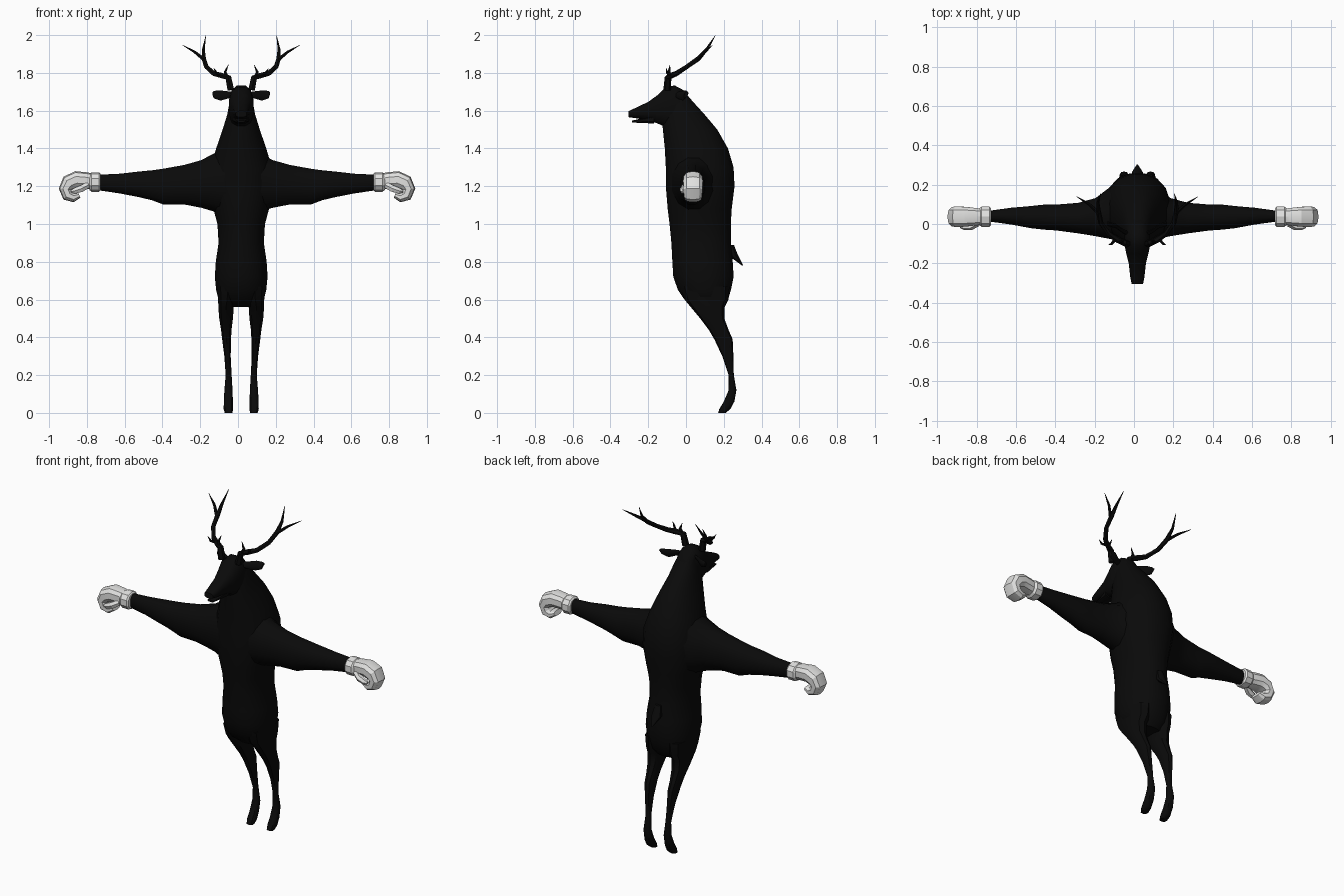
import bpy, bmesh, math
from mathutils import Vector

BODY_X = 0.017     # centre line of body, head, legs
ARM_X = -0.005     # centre line of arms and gloves


def material(name, c):
    m = bpy.data.materials.new(name)
    m.diffuse_color = (c[0], c[1], c[2], 1)
    return m


black = material("black fur", (0.003, 0.003, 0.003))
white = material("off white glove", (0.76, 0.76, 0.75))


def loft(name, rings, mat, n=12, power=1.0, angle=40):
    """Skin superellipse rings given as (centre, half axis u, half axis v), capping both ends."""
    bm = bmesh.new()
    loops = []
    for c, u, v in rings:
        loop = []
        for i in range(n):
            a = 2 * math.pi * (i + 0.5) / n
            cu = math.copysign(abs(math.cos(a)) ** power, math.cos(a))
            sv = math.copysign(abs(math.sin(a)) ** power, math.sin(a))
            loop.append(bm.verts.new(Vector(c) + Vector(u) * cu + Vector(v) * sv))
        loops.append(loop)
    for a, b in zip(loops, loops[1:]):
        for i in range(n):
            j = (i + 1) % n
            bm.faces.new((a[i], a[j], b[j], b[i]))
    bm.faces.new(loops[0])
    bm.faces.new(loops[-1])
    bmesh.ops.recalc_face_normals(bm, faces=bm.faces)
    me = bpy.data.meshes.new(name)
    bm.to_mesh(me)
    bm.free()
    me.materials.append(mat)
    ob = bpy.data.objects.new(name, me)
    bpy.context.collection.objects.link(ob)
    if angle:
        bpy.ops.object.select_all(action='DESELECT')
        ob.select_set(True)
        bpy.context.view_layer.objects.active = ob
        bpy.ops.object.shade_smooth_by_angle(angle=math.radians(angle))
    return ob


def tube(name, pts, radii, mat, n=6, angle=40):
    """Tapered round tube along a path."""
    pts = [Vector(p) for p in pts]
    rings = []
    for i, p in enumerate(pts):
        t = (pts[min(i + 1, len(pts) - 1)] - pts[max(i - 1, 0)]).normalized()
        ref = Vector((0, 1, 0)) if abs(t.y) < 0.85 else Vector((0, 0, 1))
        u = t.cross(ref).normalized()
        rings.append((p, u * radii[i], t.cross(u) * radii[i]))
    return loft(name, rings, mat, n, 1.0, angle)


def level(z, front, back, half, x=BODY_X):
    """Horizontal ring from its front, back and half width."""
    return ((x, (front + back) / 2, z), (half, 0, 0), (0, (back - front) / 2, 0))


# Torso and neck
torso = [(0.56, 0.04, 0.19, 0.08), (0.60, -0.01, 0.225, 0.122), (0.65, -0.045, 0.24, 0.135),
         (0.72, -0.07, 0.255, 0.142), (0.80, -0.075, 0.25, 0.137), (0.90, -0.08, 0.24, 0.122),
         (1.00, -0.09, 0.24, 0.128), (1.08, -0.1, 0.245, 0.15), (1.20, -0.11, 0.26, 0.17),
         (1.30, -0.11, 0.255, 0.165), (1.40, -0.115, 0.225, 0.135), (1.50, -0.125, 0.168, 0.1),
         (1.58, -0.13, 0.10, 0.075), (1.64, -0.11, 0.045, 0.064), (1.69, -0.09, 0.0, 0.05)]
loft("torso", [level(*r) for r in torso], black, 16, 0.9)

# Head, tapering forward to the muzzle: y, top, bottom, half width
head = [(-0.304, 1.598, 1.565, 0.03), (-0.27, 1.614, 1.56, 0.037), (-0.2, 1.648, 1.548, 0.045),
        (-0.15, 1.685, 1.53, 0.058), (-0.11, 1.727, 1.51, 0.066), (-0.06, 1.737, 1.5, 0.067),
        (-0.01, 1.71, 1.48, 0.06), (0.03, 1.655, 1.47, 0.05)]
loft("head", [((BODY_X, y, (t + b) / 2), (w, 0, 0), (0, 0, (t - b) / 2)) for y, t, b, w in head],
     black, 12, 0.8)
jaw = [(-0.286, 1.548, 1.536, 0.02), (-0.24, 1.558, 1.535, 0.03), (-0.17, 1.58, 1.53, 0.045)]
loft("lower_jaw", [((BODY_X, y, (t + b) / 2), (w, 0, 0), (0, 0, (t - b) / 2)) for y, t, b, w in jaw],
     black, 8, 0.8)

# Tail
loft("tail", [((BODY_X, 0.235, 0.89), (0.02, 0, 0), (0, 0.02, 0)),
              ((BODY_X, 0.255, 0.83), (0.03, 0, 0), (0, 0.022, 0.005)),
              ((BODY_X, 0.3, 0.78), (0.004, 0, 0), (0, 0.004, 0))], black, 8)

# Leg levels: z, front, back, inner x, outer x
leg = [(0.67, -0.03, 0.23, 0.01, 0.132), (0.60, -0.008, 0.225, 0.025, 0.124),
       (0.56, 0.025, 0.205, 0.038, 0.123), (0.50, 0.075, 0.203, 0.042, 0.118),
       (0.44, 0.12, 0.225, 0.05, 0.108), (0.39, 0.15, 0.247, 0.053, 0.102),
       (0.30, 0.192, 0.251, 0.055, 0.09), (0.20, 0.226, 0.253, 0.05, 0.083),
       (0.12, 0.226, 0.267, 0.045, 0.09), (0.06, 0.2, 0.256, 0.043, 0.093),
       (0.02, 0.176, 0.235, 0.042, 0.094), (0.0, 0.17, 0.21, 0.046, 0.088)]

# Arm rings: x, centre y, centre z, half depth, half height
arm = [(0.05, 0.065, 1.22, 0.16, 0.2), (0.12, 0.055, 1.22, 0.135, 0.16), (0.19, 0.035, 1.212, 0.1, 0.13),
       (0.28, 0.03, 1.208, 0.08, 0.108), (0.39, 0.033, 1.198, 0.068, 0.098), (0.45, 0.035, 1.205, 0.066, 0.082),
       (0.52, 0.035, 1.21, 0.058, 0.07), (0.62, 0.04, 1.214, 0.044, 0.054), (0.74, 0.04, 1.22, 0.027, 0.042)]

# Curled glove path: x, z, half thickness, half width
curl = [(0.77, 1.225, 0.042, 0.042), (0.80, 1.23, 0.044, 0.046), (0.85, 1.234, 0.046, 0.052),
        (0.89, 1.217, 0.044, 0.054), (0.908, 1.185, 0.036, 0.052), (0.895, 1.152, 0.033, 0.05),
        (0.865, 1.14, 0.025, 0.046), (0.835, 1.152, 0.014, 0.036)]

for side, s in (("left", -1), ("right", 1)):
    def bx(x):
        return BODY_X + s * x

    def ax(x):
        return ARM_X + s * x

    loft(side + "_leg", [level(z, f, b, (o - i) / 2, bx((i + o) / 2)) for z, f, b, i, o in leg],
         black, 10, 0.85)
    loft(side + "_arm", [((ax(x), y, z), (0, hy, 0), (0, 0, hz)) for x, y, z, hy, hz in arm], black, 12, 0.95)

    # Ear blade
    loft(side + "_ear", [((bx(x), y, z), (0, 0.01, 0), (0, 0.006, h)) for x, y, z, h in
                         ((0.045, -0.05, 1.685, 0.014), (0.075, -0.035, 1.683, 0.02),
                          (0.11, -0.01, 1.68, 0.027), (0.145, 0.0, 1.685, 0.02), (0.152, 0.003, 1.692, 0.007))],
         black, 6)

    # Antler beam, fork and tines
    def branch(name, pts, radii):
        tube(side + name, [(bx(x), y, z) for x, y, z in pts], radii, black)
    branch("_antler_beam", [(0.055, -0.1, 1.71), (0.068, -0.095, 1.775), (0.1, -0.08, 1.785), (0.145, -0.05, 1.797),
                            (0.185, 0.005, 1.833), (0.198, 0.065, 1.875), (0.2, 0.11, 1.925), (0.187, 0.155, 1.998)],
           [0.02, 0.018, 0.016, 0.014, 0.013, 0.013, 0.008, 0.001])
    branch("_antler_fork", [(0.196, 0.055, 1.87), (0.245, 0.1, 1.91), (0.31, 0.14, 1.947)], [0.011, 0.008, 0.001])
    branch("_brow_tine", [(0.075, -0.092, 1.775), (0.085, -0.09, 1.805), (0.068, -0.085, 1.843)],
           [0.013, 0.008, 0.001])
    branch("_side_tine", [(0.11, -0.075, 1.787), (0.13, -0.1, 1.8), (0.145, -0.105, 1.825)],
           [0.01, 0.007, 0.001])

    # Glove cuff with a flared rim
    loft(side + "_cuff", [((ax(x), 0.037, 1.222), (0, h, 0), (0, 0, h * 0.95)) for x, h in
                          ((0.722, 0.046), (0.73, 0.054), (0.77, 0.054), (0.782, 0.044))], white, 10, 0.9, 25)
    # Curled mitten
    rings = []
    for i, (x, z, h, w) in enumerate(curl):
        p, q = curl[max(i - 1, 0)], curl[min(i + 1, len(curl) - 1)]
        t = Vector((s * (q[0] - p[0]), 0, q[1] - p[1])).normalized()
        rings.append(((ax(x), 0.037, z), (0, w, 0), Vector((-t.z, 0, t.x)) * h))
    loft(side + "_mitten", rings, white, 10, 0.8, 25)
    # Thumb
    tube(side + "_thumb", [(ax(0.79), 0.005, 1.205), (ax(0.825), -0.012, 1.187), (ax(0.86), -0.014, 1.175),
                           (ax(0.878), -0.012, 1.172)], [0.018, 0.02, 0.017, 0.008], white, 6, 25)
